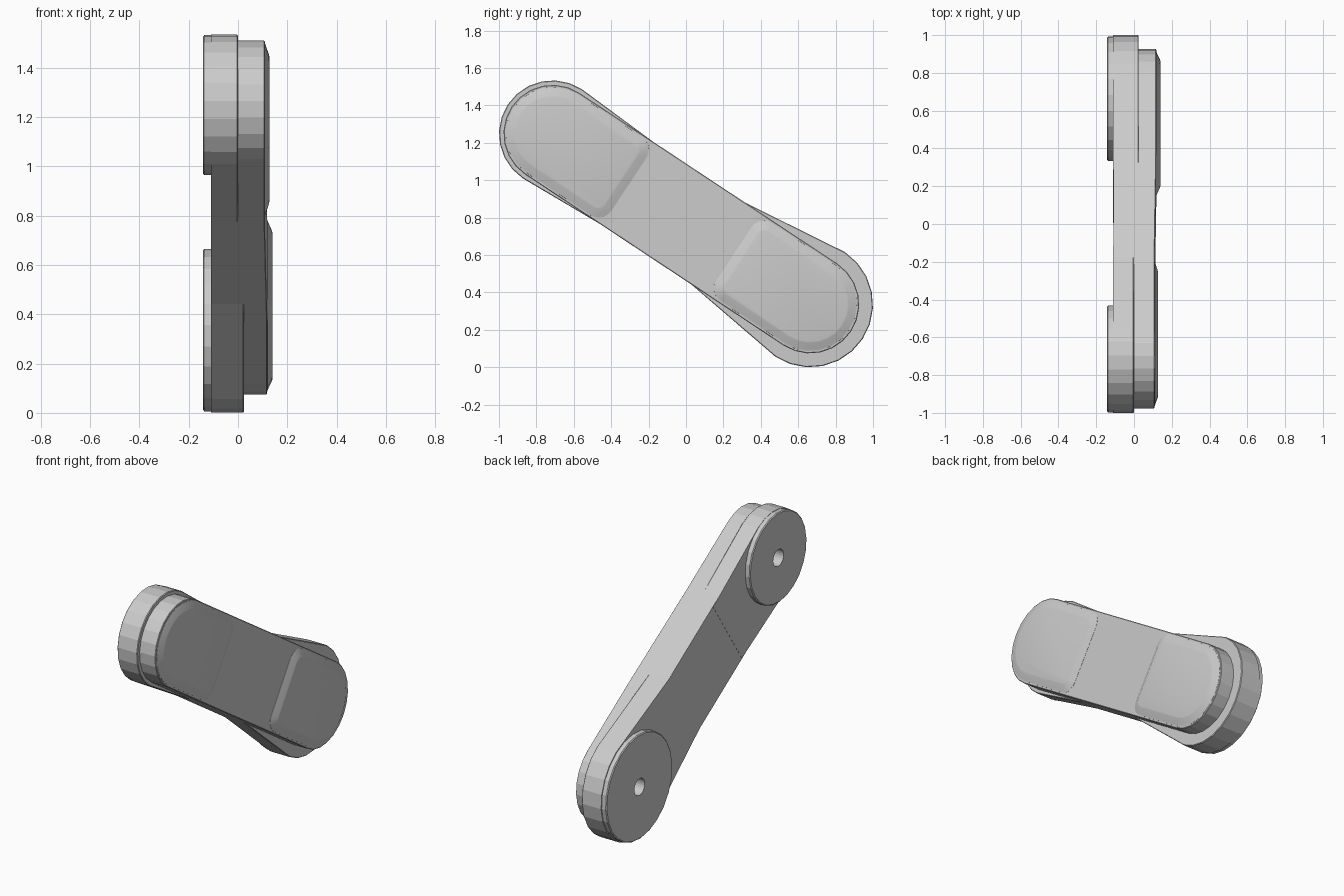
import bpy, bmesh
from math import sin, cos, radians
from mathutils import Vector

if "Cube" in bpy.data.objects:
    bpy.data.objects.remove(bpy.data.objects["Cube"])

# Arm axis in the y-z plane: t runs from the upper to the lower pivot, n is across
UP, LOW = Vector((0, -0.714, 1.248)), Vector((0, 0.664, 0.336))
LEN = (LOW - UP).length
T = (LOW - UP).normalized()
N = Vector((0, -T.z, T.y))


def place(x, t, n):
    return UP + T * t + N * n + Vector((x, 0, 0))


def arc(ct, cn, r, a0, a1, steps):
    return [(ct + r * cos(radians(a0 + (a1 - a0) * i / steps)),
             cn + r * sin(radians(a0 + (a1 - a0) * i / steps))) for i in range(steps + 1)]


def circle(r):
    return arc(0, 0, r, 0, 345, 23)


def capsule(r):
    return arc(0, 0, r, 90, 270, 12) + arc(LEN, 0, r, -90, 90, 12)


def flare(r, reach, half):
    return arc(0, 0, r, 90, 270, 12) + [(reach, -half), (reach, half)]


def pad(r, reach, corner):
    return (arc(0, 0, r, 90, 270, 12)
            + arc(reach - corner, -r + corner, corner, -90, 0, 5)
            + arc(reach - corner, r - corner, corner, 0, 90, 5))


def loft(name, rings, lower=False, smooth=False, edit=None):
    """Skin a stack of (x, outline) rings and cap both ends."""
    bm = bmesh.new()
    stack = [[bm.verts.new((x, LEN - t if lower else t, n)) for t, n in pts] for x, pts in rings]
    for a, b in zip(stack, stack[1:]):
        for i in range(len(a)):
            j = (i + 1) % len(a)
            bm.faces.new((a[i], a[j], b[j], b[i]))
    bm.faces.new(stack[0])
    bm.faces.new(stack[-1])
    if edit:
        edit(bm)
    for v in bm.verts:
        v.co = place(*v.co)
    bmesh.ops.recalc_face_normals(bm, faces=bm.faces)
    me = bpy.data.meshes.new(name)
    bm.to_mesh(me)
    bm.free()
    ob = bpy.data.objects.new(name, me)
    bpy.context.collection.objects.link(ob)
    if smooth:
        bpy.context.view_layer.objects.active = ob
        ob.select_set(True)
        bpy.ops.object.shade_smooth_by_angle(angle=radians(25))
        ob.select_set(False)
    return ob


# The front face of the arm ramps up slightly toward the lower end
def ramp(bm):
    for t in (0.5, 1.15):
        bmesh.ops.bisect_plane(bm, geom=bm.verts[:] + bm.edges[:] + bm.faces[:],
                               plane_co=(0, t, 0), plane_no=(0, 1, 0))
    for v in bm.verts:
        if v.co.x > 0.09:
            v.co.x += 0.009 * min(1, max(0, (v.co.y - 0.5) / 0.65))


body = loft("arm_body", [(-0.109, capsule(0.262)), (0.106, capsule(0.262)),
                         (0.109, capsule(0.258))], edit=ramp)

# end, lower?, flare radius, flare reach, flare front x, disc radius, pad base x, pad top x
ENDS = [("upper", False, 0.286, 1.10 / 2, 0.0, 0.284, 0.109, 0.127),
        ("lower", True, 0.336, 0.62, 0.025, 0.330, 0.118, 0.140)]
for end, low, fr, reach, fx, dr, base, top in ENDS:
    # widened back plate around the pivot
    plate = loft(end + "_back_plate", [(-0.11, flare(fr, reach, 0.258)),
                                       (fx - 0.004, flare(fr, reach, 0.258)),
                                       (fx, flare(fr - 0.004, reach, 0.255))], low)
    # round pivot boss on the back
    boss = loft(end + "_pivot_boss", [(-0.142, circle(dr - 0.006)), (-0.137, circle(dr)),
                                      (-0.105, circle(dr))], low)
    # raised pad on the front
    loft(end + "_front_pad", [(base - 0.012, pad(0.252, 0.49, 0.08)),
                              (base + 0.001, pad(0.250, 0.49, 0.08)),
                              (base + 0.004, pad(0.240, 0.48, 0.07)),
                              (top - 0.002, pad(0.207, 0.447, 0.045)),
                              (top, pad(0.198, 0.438, 0.04))], low, smooth=True)
    # blind pin hole
    cutter = loft(end + "_hole_cutter", [(-0.2, circle(0.052)), (-0.04, circle(0.052))], low)
    cutter.hide_render = True
    cutter.display_type = 'WIRE'
    for ob in (body, plate, boss):
        mod = ob.modifiers.new(end + "_hole", 'BOOLEAN')
        mod.operation = 'DIFFERENCE'
        mod.solver = 'EXACT'
        mod.object = cutter
